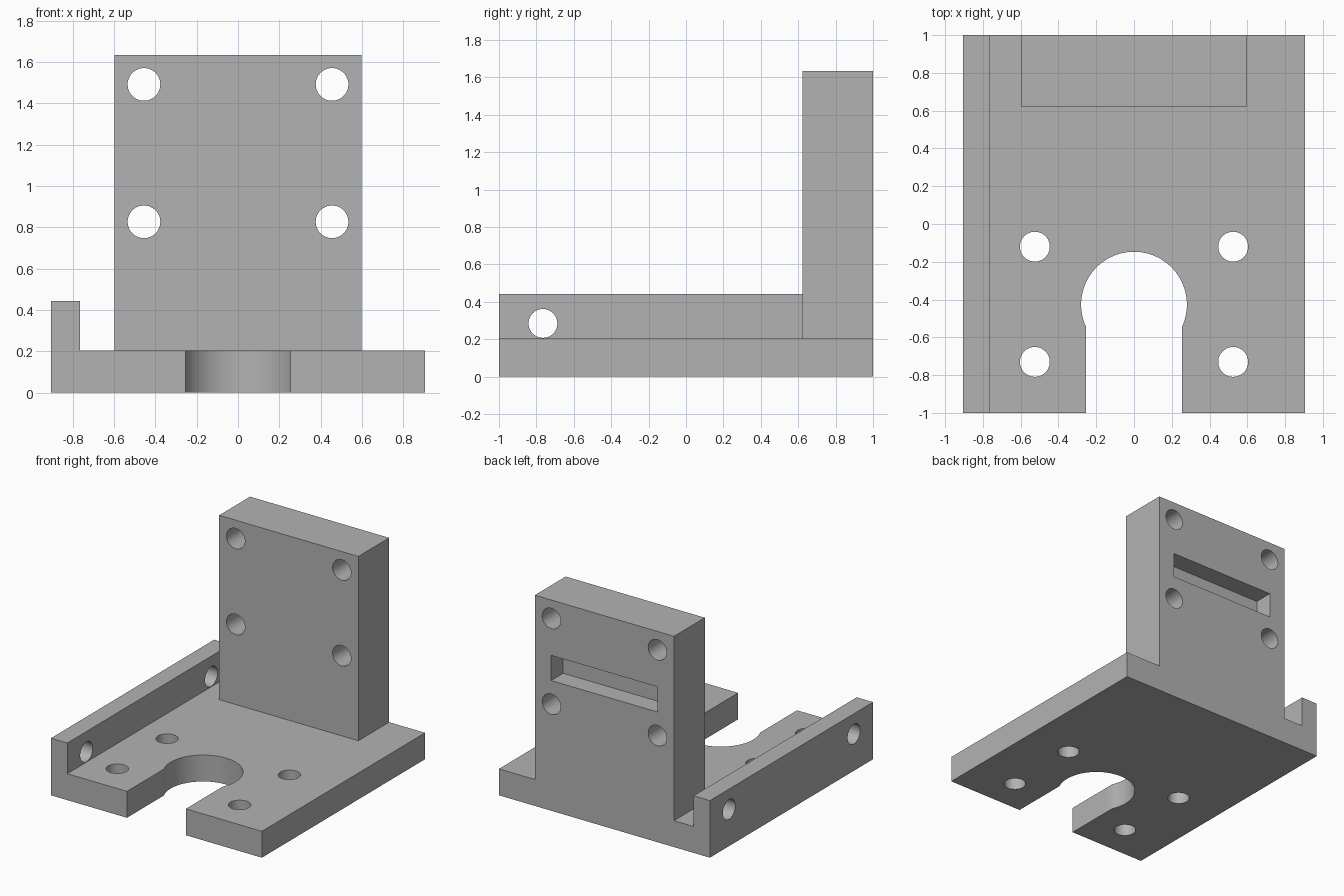
import bpy
import math

default = bpy.data.objects.get("Cube")
if default:
    bpy.data.objects.remove(default, do_unlink=True)

grey = bpy.data.materials.new("plain grey")
grey.use_nodes = True
colour = (0.45, 0.45, 0.45, 1)
grey.diffuse_color = colour
grey.node_tree.nodes["Principled BSDF"].inputs["Base Color"].default_value = colour


def box(name, x, y, z):
    """Box from (low, high) ranges on each axis."""
    bpy.ops.mesh.primitive_cube_add(size=1)
    ob = bpy.context.object
    ob.name = name
    for v in ob.data.vertices:
        v.co = [r[0] if c < 0 else r[1] for c, r in zip(v.co, (x, y, z))]
    ob.data.materials.append(grey)
    return ob


def rod(name, centre, radius, axis, length, sides=48):
    """Cylinder along the named axis."""
    turn = {"x": (0, math.pi / 2, 0), "y": (math.pi / 2, 0, 0), "z": (0, 0, 0)}[axis]
    bpy.ops.mesh.primitive_cylinder_add(vertices=sides, radius=radius, depth=length,
                                        location=centre, rotation=turn)
    ob = bpy.context.object
    ob.name = name
    ob.data.materials.append(grey)
    return ob


def combine(body, tool, operation):
    """Apply a boolean and remove the tool."""
    tool.hide_render = True
    mod = body.modifiers.new(tool.name, "BOOLEAN")
    mod.operation = operation
    mod.solver = "EXACT"
    mod.object = tool
    bpy.context.view_layer.objects.active = body
    bpy.ops.object.modifier_apply(modifier=mod.name)
    bpy.data.objects.remove(tool, do_unlink=True)


BASE_TOP = 0.205
HOLE = 0.079

# Base plate, side rail and upright plate as one solid
bracket = box("mounting_bracket", (-0.905, 0.905), (-1, 1), (0, BASE_TOP))
combine(bracket, box("side_rail", (-0.905, -0.765), (-1, 1), (0, 0.443)), "UNION")
combine(bracket, box("upright_plate", (-0.597, 0.597), (0.622, 1), (0, 1.635)), "UNION")

# Keyhole opening in the front of the base
cutters = [
    rod("round_opening", (0, -0.427, 0.1), 0.28, "z", 0.6, 96),
    box("front_slot", (-0.253, 0.253), (-1.2, -0.45), (-0.2, 0.4)),
]

# Bolt holes in the base and the upright plate
for side in (-1, 1):
    for y in (-0.12, -0.73):
        cutters.append(rod("base_hole", (side * 0.525, y, 0.1), HOLE, "z", 0.6))
    for z in (0.827, 1.492):
        cutters.append(rod("plate_hole", (side * 0.455, 0.81, z), HOLE, "y", 0.8))
    # Cross holes through the rail, one near each end
    cutters.append(rod("rail_hole", (-0.835, side * 0.765, 0.285), 0.077, "x", 0.3))

# Blind slot in the back of the upright plate
cutters.append(box("back_slot", (-0.457, 0.457), (0.852, 1.2), (1.01, 1.205)))

for cutter in cutters:
    combine(bracket, cutter, "DIFFERENCE")

bpy.ops.object.select_all(action="DESELECT")
bracket.select_set(True)
bpy.context.view_layer.objects.active = bracket
bpy.ops.object.shade_smooth_by_angle(angle=math.radians(30))
